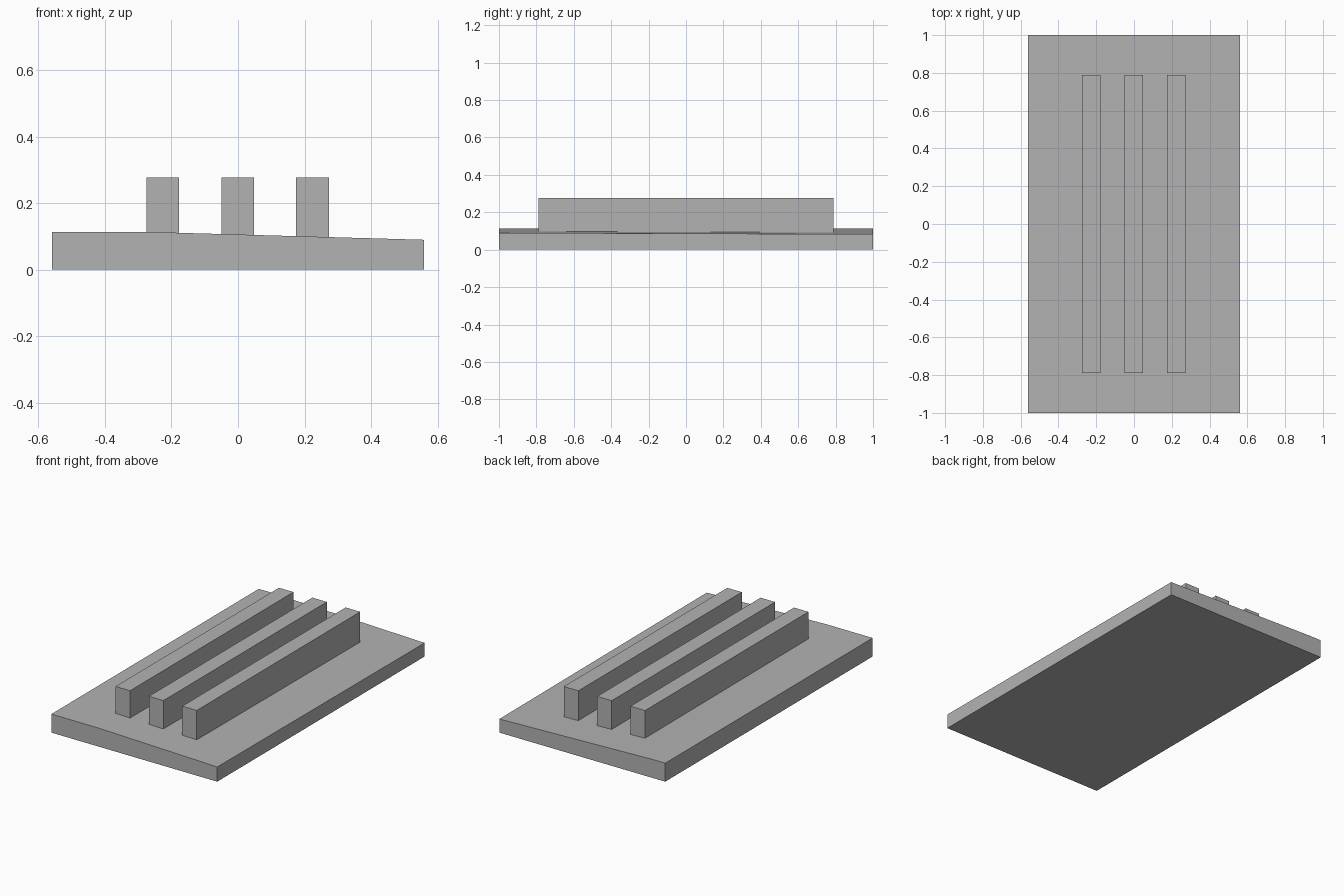
import bpy
import bmesh

cube = bpy.data.objects.get("Cube")
if cube:
    bpy.data.objects.remove(cube, do_unlink=True)

# Single grey finish
grey = bpy.data.materials.new("plain grey")
grey.use_nodes = True
color = (0.45, 0.45, 0.45, 1)
grey.diffuse_color = color
grey.node_tree.nodes["Principled BSDF"].inputs["Base Color"].default_value = color

HALF_X, HALF_Y = 0.56, 1.0
BASE_TOP = 0.113


def loft(name, front, back, y_front, y_back):
    """Solid between two matching (x, z) outlines, flat shaded."""
    bm = bmesh.new()
    a = [bm.verts.new((x, y_front, z)) for x, z in front]
    b = [bm.verts.new((x, y_back, z)) for x, z in back]
    bm.faces.new(a)
    bm.faces.new(b[::-1])
    for i in range(len(a)):
        j = (i + 1) % len(a)
        bm.faces.new((a[i], b[i], b[j], a[j]))
    bmesh.ops.recalc_face_normals(bm, faces=bm.faces)
    mesh = bpy.data.meshes.new(name)
    bm.to_mesh(mesh)
    bm.free()
    mesh.materials.append(grey)
    obj = bpy.data.objects.new(name, mesh)
    bpy.context.collection.objects.link(obj)
    return obj


def slab_outline(bend_x, edge_z):
    return [(-HALF_X, 0), (HALF_X, 0), (HALF_X, edge_z),
            (bend_x, BASE_TOP), (-HALF_X, BASE_TOP)]


# Base slab: level along one side, then falling gently to the other
loft("base_slab", slab_outline(-0.25, 0.09), slab_outline(-0.48, 0.083),
     -HALF_Y, HALF_Y)

# Three parallel bars, set into the slab
for name, x in (("right_bar", -0.226), ("middle_bar", -0.001), ("left_bar", 0.224)):
    outline = [(x - 0.049, 0.08), (x + 0.049, 0.08),
               (x + 0.049, 0.277), (x - 0.049, 0.277)]
    loft(name, outline, outline, -0.788, 0.788)
